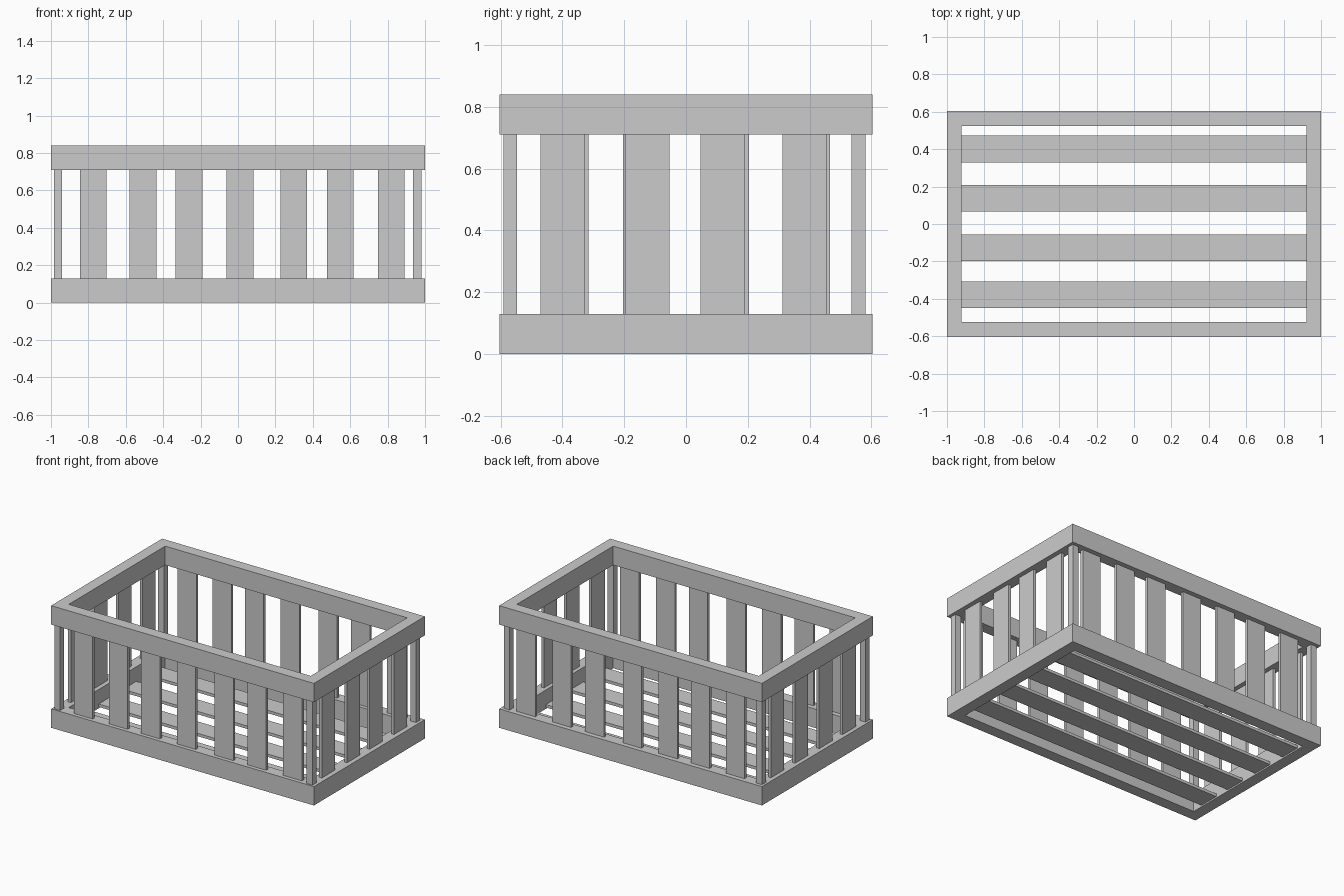
import bpy
import bmesh

if "Cube" in bpy.data.objects:
    bpy.data.objects.remove(bpy.data.objects["Cube"])

X, Y, WALL = 1.0, 0.603, 0.079      # outer half sizes and rail thickness
RAIL, TOP = 0.13, 0.84              # rail height and total height
SLAT, THICK = 0.143, 0.02


def finish(name, bm):
    bmesh.ops.recalc_face_normals(bm, faces=bm.faces)
    mesh = bpy.data.meshes.new(name)
    bm.to_mesh(mesh)
    bm.free()
    obj = bpy.data.objects.new(name, mesh)
    bpy.context.collection.objects.link(obj)
    return obj


def box(name, x0, x1, y0, y1, z0, z1):
    bm = bmesh.new()
    bmesh.ops.create_cube(bm, size=1)
    for v in bm.verts:
        v.co.x = x1 if v.co.x > 0 else x0
        v.co.y = y1 if v.co.y > 0 else y0
        v.co.z = z1 if v.co.z > 0 else z0
    return finish(name, bm)


def frame(name, z0, z1):
    # Rectangular ring: cross-section corners swept around four mitred corners
    bm = bmesh.new()
    section = [(0, z0), (WALL, z0), (WALL, z1), (0, z1)]
    loops = [[bm.verts.new((sx * (X - d), sy * (Y - d), z)) for d, z in section]
             for sx, sy in ((-1, -1), (1, -1), (1, 1), (-1, 1))]
    for i in range(4):
        a, b = loops[i], loops[(i + 1) % 4]
        for j in range(4):
            k = (j + 1) % 4
            bm.faces.new((a[j], b[j], b[k], a[k]))
    return finish(name, bm)


# Rails
frame("bottom_rail", 0, RAIL)
frame("top_rail", TOP - RAIL, TOP)

Z0, Z1 = RAIL - 0.01, TOP - RAIL + 0.01
cx, cy, h = -0.002, -0.006, THICK / 2

# Corner posts
for px in (-0.962, 0.958):
    for py in (-0.569, 0.558):
        box("corner_post", px - 0.022, px + 0.022, py - 0.022, py + 0.022, Z0, Z1)

# Front and back slats
for name, y in (("front_slat", -0.567), ("back_slat", 0.56)):
    for x in (-0.845, -0.579, -0.333, -0.061, 0.226, 0.475, 0.748):
        box(name, x, x + SLAT, y - h, y + h, Z0, Z1)

# Side slats, spaced slightly differently left and right
for name, x, starts in (("right_slat", 0.958, (-0.471, -0.197, 0.047, 0.312)),
                        ("left_slat", -0.962, (-0.458, -0.203, 0.06, 0.322))):
    for y in starts:
        box(name, x - h, x + h, y, y + SLAT, Z0, Z1)

# Floor slats
for y in (-0.45, -0.199, 0.066, 0.33):
    box("floor_slat", -X + WALL - 0.01, X - WALL + 0.01, y, y + SLAT, 0.01, 0.03)
